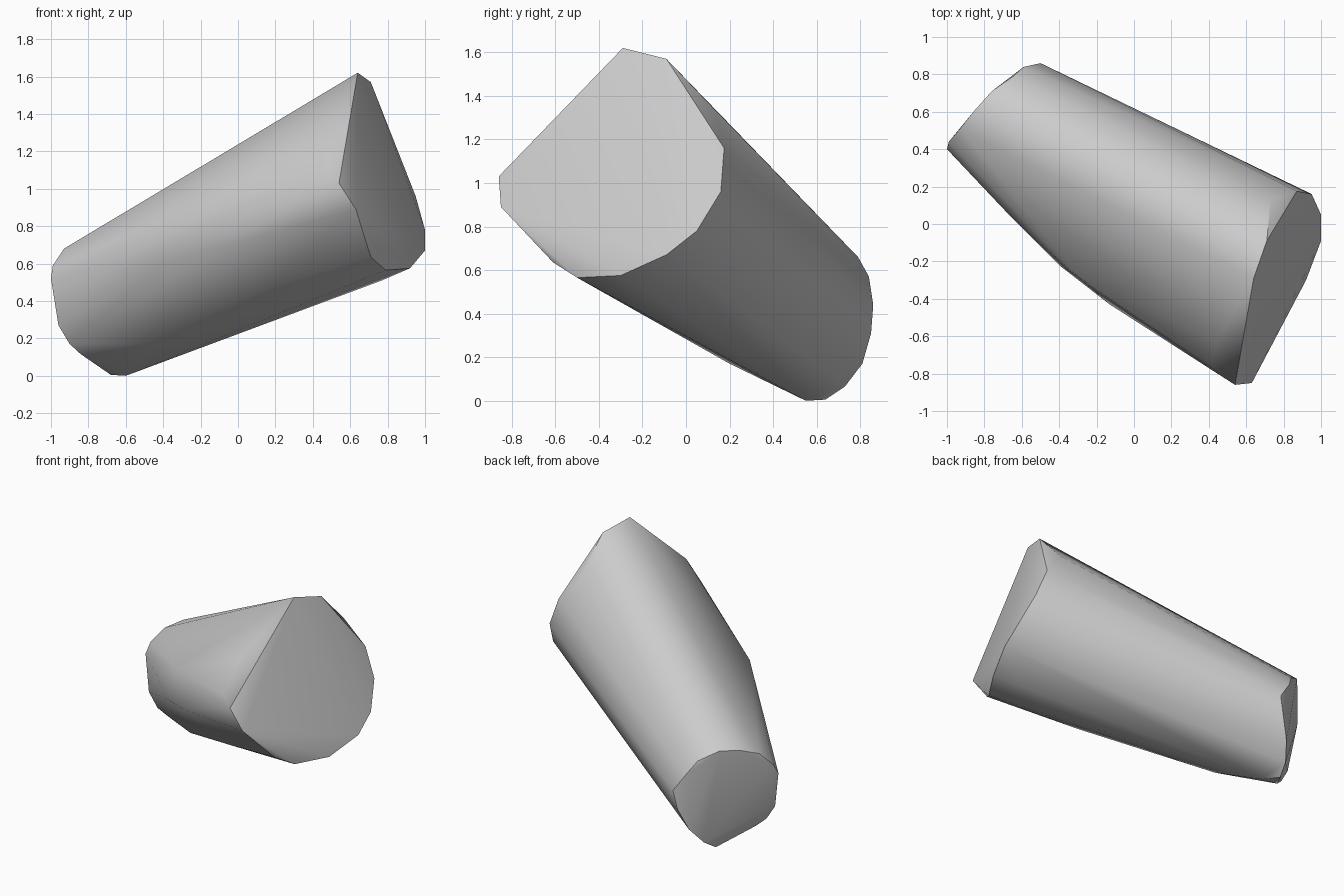
import bpy
import bmesh
import math
from mathutils import Vector

# Remove the default object
start_cube = bpy.data.objects.get("Cube")
if start_cube:
    bpy.data.objects.remove(start_cube, do_unlink=True)


def make_material(name, value):
    """Create a flat neutral material."""
    material = bpy.data.materials.new(name)
    colour = (value, value, value, 1)
    material.use_nodes = True
    material.diffuse_color = colour
    shader = material.node_tree.nodes["Principled BSDF"]
    shader.inputs["Base Color"].default_value = colour
    return material


def make_hull(name, outlines, material):
    """Stretch one convex skin around several outlines."""
    mesh = bpy.data.meshes.new(name)
    bm = bmesh.new()
    for outline in outlines:
        for point in outline:
            bm.verts.new(Vector(point))
    result = bmesh.ops.convex_hull(bm, input=list(bm.verts))
    unused = set(result["geom_interior"]) | set(result["geom_unused"])
    loose = [item for item in unused if isinstance(item, bmesh.types.BMVert)]
    bmesh.ops.delete(bm, geom=loose, context="VERTS")
    bmesh.ops.recalc_face_normals(bm, faces=list(bm.faces))
    bm.to_mesh(mesh)
    bm.free()
    mesh.materials.append(material)
    part = bpy.data.objects.new(name, mesh)
    bpy.context.collection.objects.link(part)
    return part


# Rim of the wide end, clockwise from its peak
wide_rim = [
    (.64, -.29, 1.62), (.71, -.09, 1.57), (.87, .175, 1.16),
    (.95, .16, .96), (1, .05, .78), (1, -.09, .67),
    (.92, -.3, .575), (.79, -.5, .565), (.71, -.61, .635),
    (.63, -.85, .89), (.54, -.86, 1.03),
]

# Rim of the narrow end
narrow_rim = [
    (-1, .4, .52), (-.99, .44, .59), (-.93, .51, .68),
    (-.85, .61, .72), (-.76, .71, .73), (-.645, .79, .66),
    (-.59, .84, .57), (-.5, .86, .44), (-.53, .85, .31),
    (-.59, .81, .17), (-.65, .73, .065), (-.68, .64, .005),
    (-.6, .55, 0), (-.84, .42, .115), (-.9, .39, .17),
    (-.96, .38, .27),
]

# Swell of the front wall, from the upper ridge down to the underside
side_swell = [
    (-.3, -.28, .87), (-.65, .03, .6), (-.4, -.22, .6),
    (-.13, -.43, .68), (.18, -.34, .475), (-.51, .2, .17),
    (.77, -.2, .51),
]

# Chamfers beside the wide rim
rim_chamfers = [(.73, .13, 1.34), (.44, -.63, 1.25), (.41, -.755, 1.05)]

plain_grey = make_material("plain grey", .6)
body = make_hull(
    "tapered_block", [wide_rim, narrow_rim, side_swell, rim_chamfers], plain_grey)

# Smooth the wall while keeping the end rims crisp
bpy.ops.object.select_all(action="DESELECT")
body.select_set(True)
bpy.context.view_layer.objects.active = body
bpy.ops.object.shade_smooth_by_angle(angle=math.radians(35))
